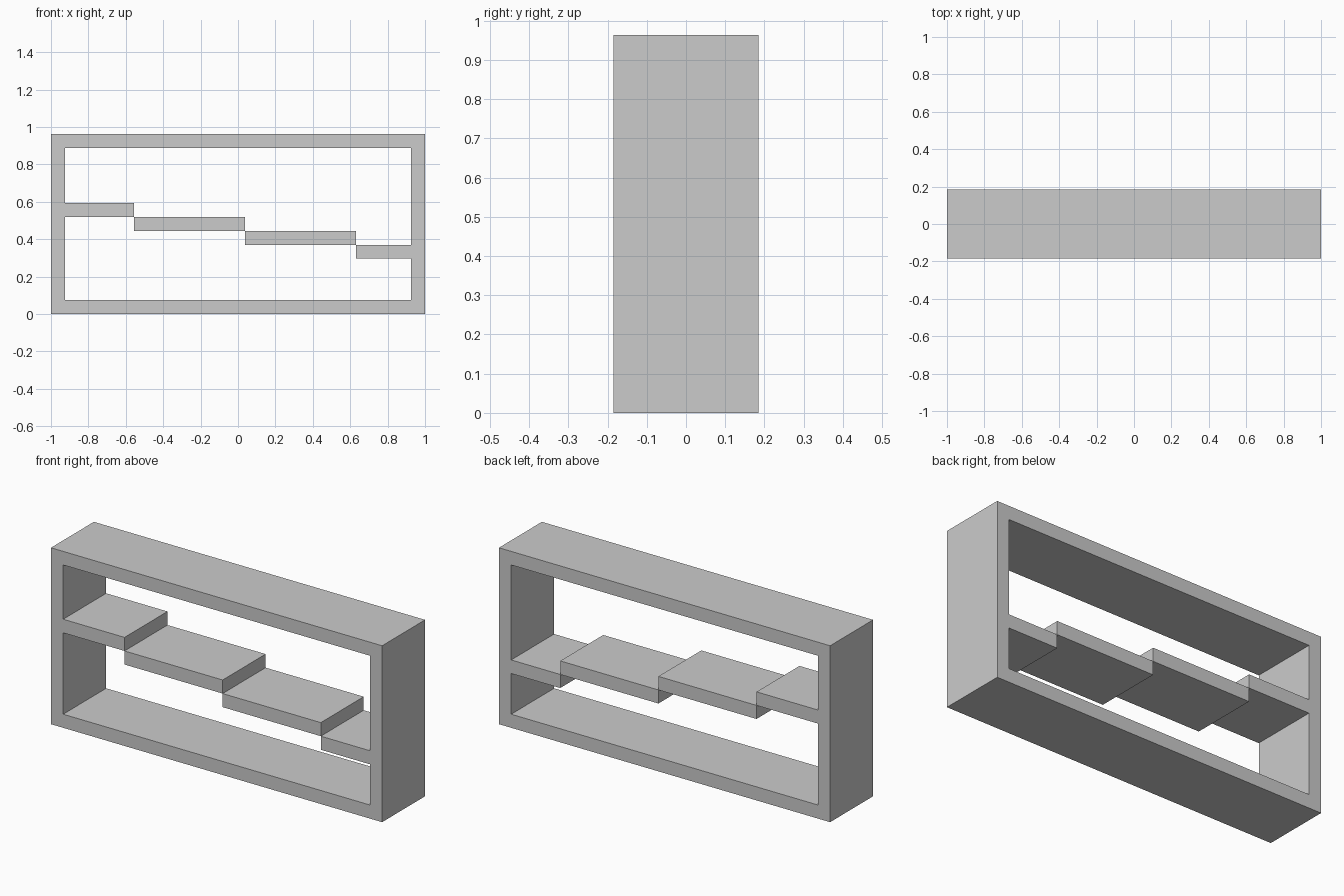
import bpy, bmesh
from mathutils import Matrix

if "Cube" in bpy.data.objects:
    bpy.data.objects.remove(bpy.data.objects["Cube"])

T = 2 / 27           # board thickness, the unit of the whole design
HALF_DEPTH = 2.5 * T


def extruded(name, loops):
    """Extrude a front (x, z) outline, with optional holes, through the depth."""
    curve = bpy.data.curves.new(name + "_profile", 'CURVE')
    curve.dimensions = '2D'
    curve.fill_mode = 'BOTH'
    curve.extrude = HALF_DEPTH
    for loop in loops:
        spline = curve.splines.new('POLY')
        spline.points.add(len(loop) - 1)
        spline.use_cyclic_u = True
        for point, (x, z) in zip(spline.points, loop):
            point.co = (x * T, z * T, 0, 1)
    helper = bpy.data.objects.new(name + "_profile", curve)
    bpy.context.collection.objects.link(helper)
    graph = bpy.context.evaluated_depsgraph_get()
    mesh = bpy.data.meshes.new_from_object(helper.evaluated_get(graph))
    bpy.data.objects.remove(helper)

    # Stand the profile upright and weld it into a clean solid
    bm = bmesh.new()
    bm.from_mesh(mesh)
    bmesh.ops.transform(bm, matrix=Matrix.Rotation(1.5707963268, 4, 'X'), verts=bm.verts)
    bmesh.ops.remove_doubles(bm, verts=bm.verts, dist=1e-4)
    bmesh.ops.recalc_face_normals(bm, faces=bm.faces)
    for face in bm.faces:
        face.smooth = False
    bm.to_mesh(mesh)
    bm.free()
    mesh.name = name
    obj = bpy.data.objects.new(name, mesh)
    bpy.context.collection.objects.link(obj)
    return obj


def rect(x0, x1, z0, z1):
    return [(x0, z0), (x1, z0), (x1, z1), (x0, z1)]


# Outer frame, with the two end shelves growing out of its sides
opening = [(-12.5, 1), (12.5, 1), (12.5, 4), (8.5, 4), (8.5, 5), (12.5, 5),
           (12.5, 12), (-12.5, 12), (-12.5, 8), (-7.5, 8), (-7.5, 7), (-12.5, 7)]
extruded("frame_with_end_shelves", [rect(-13.5, 13.5, 0, 13), opening])

# Two middle shelves stepping down to the right, touching along their edges
for i in range(2):
    x = -7.5 + 8 * i
    extruded(f"middle_shelf_{i + 1}", [rect(x, x + 8, 6 - i, 7 - i)])
